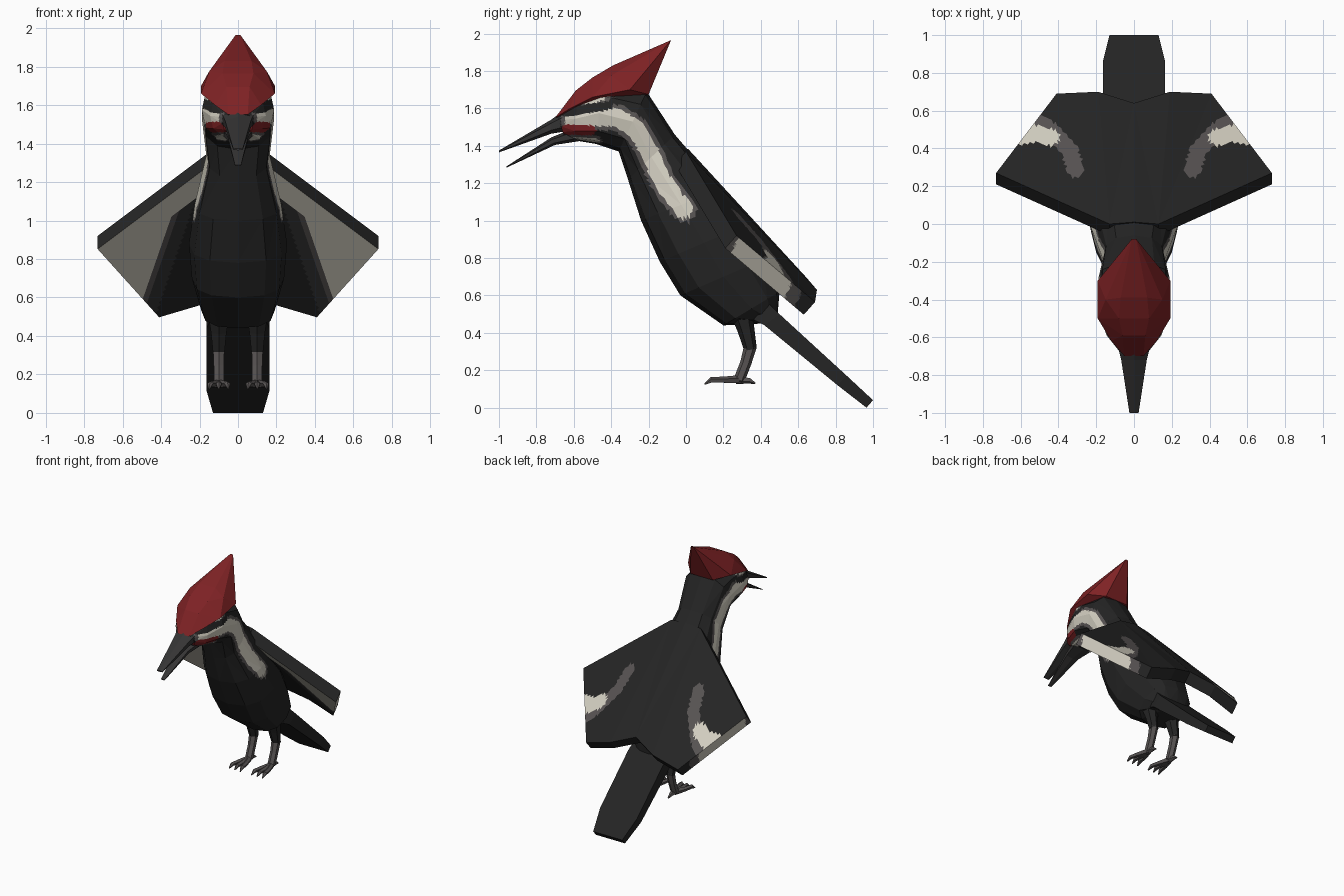
import bpy, bmesh, math
from mathutils import Vector as V

if "Cube" in bpy.data.objects:
    bpy.data.objects.remove(bpy.data.objects["Cube"])

COLOURS = {
    "black": (0.018, 0.018, 0.018), "charcoal": (0.035, 0.034, 0.034),
    "grey": (0.095, 0.086, 0.085), "cream": (0.65, 0.62, 0.53),
    "red": (0.21, 0.016, 0.018),
}
NAMES = list(COLOURS)
MATS = []
for n, c in COLOURS.items():
    m = bpy.data.materials.new(n)
    m.diffuse_color = (*c, 1)
    m.use_nodes = True
    m.node_tree.nodes["Principled BSDF"].inputs["Base Color"].default_value = m.diffuse_color
    MATS.append(m)


def finish(bm, name, rule):
    """rule: a colour name, or a function of face centre and normal."""
    bmesh.ops.recalc_face_normals(bm, faces=bm.faces)
    bm.normal_update()
    for f in bm.faces:
        col = rule if isinstance(rule, str) else rule(f.calc_center_median(), f.normal)
        f.material_index = NAMES.index(col)
    me = bpy.data.meshes.new(name)
    bm.to_mesh(me)
    bm.free()
    for m in MATS:
        me.materials.append(m)
    bpy.context.collection.objects.link(bpy.data.objects.new(name, me))


def refine(bm, cuts):
    """Flat triangles, split finely so markings can be painted by rule."""
    bmesh.ops.triangulate(bm, faces=bm.faces[:])
    bmesh.ops.subdivide_edges(bm, edges=bm.edges[:], cuts=cuts, use_grid_fill=True)


def skin(bm, rings):
    rings = [[bm.verts.new(p) for p in r] for r in rings]
    n = len(rings[0])
    for a, b in zip(rings, rings[1:]):
        for i in range(n):
            j = (i + 1) % n
            bm.faces.new((a[i], a[j], b[j], b[i]))
    bm.faces.new(rings[0])
    bm.faces.new(rings[-1])


def loft(bm, stations, n, power=1.0, turn=0.0):
    """Station: underside y, z, upper y, z, half width."""
    sq = lambda v: math.copysign(abs(v) ** power, v)
    rings = []
    for y0, z0, y1, z1, w in stations:
        ring = []
        for i in range(n):
            t = 2 * math.pi * i / n + turn
            k = (1 - sq(round(math.cos(t), 6))) / 2
            ring.append((w * sq(round(math.sin(t), 6)), y0 + (y1 - y0) * k, z0 + (z1 - z0) * k))
        rings.append(ring)
    skin(bm, rings)


def limb(bm, pts, radii, n=6):
    pts = [V(p) for p in pts]
    rings = []
    for i, (p, r) in enumerate(zip(pts, radii)):
        d = (pts[min(i + 1, len(pts) - 1)] - pts[max(i - 1, 0)]).normalized()
        a = d.cross(V((1, 0, 0)) if abs(d.x) < 0.8 else V((0, 0, 1))).normalized()
        b = d.cross(a)
        rings.append([p + r * (a * math.cos(2 * math.pi * k / n) + b * math.sin(2 * math.pi * k / n))
                      for k in range(n)])
    skin(bm, rings)


def dist(p, line):
    """Distance of a 2D point from a polyline."""
    best = 9
    for a, b in zip(line, line[1:]):
        a, b = V(a), V(b)
        d = b - a
        t = max(0, min(1, (p - a).dot(d) / d.dot(d)))
        best = min(best, (p - a - d * t).length)
    return best


# body and head in one loft, with painted face and neck stripes
EYE = [(-.64, 1.58), (-.55, 1.595), (-.42, 1.615)]
STRIPE = [(-.60, 1.535), (-.5, 1.555), (-.36, 1.55), (-.26, 1.48), (-.19, 1.36),
          (-.13, 1.22), (-.06, 1.12), (-.01, 1.06)]
BROW = [(-.53, 1.625), (-.42, 1.675)]
CHIN = [(-.62, 1.435), (-.48, 1.425)]
CHEEK = [(-.64, 1.487), (-.51, 1.483)]


def body_paint(c, n):
    p = V((c.y, c.z))
    if abs(c.x) < 0.05:
        return "charcoal" if c.y < -.6 else "black"
    if dist(p, EYE) < .024:
        return "black"
    if dist(p, CHEEK) < .027:
        return "red"
    ds, db, dc = dist(p, STRIPE), dist(p, BROW), dist(p, CHIN)
    if ds < .048 or db < .016 or dc < .014:
        return "cream"
    if ds < .07 or db < .035 or dc < .03:
        return "grey"
    return "black"


bm = bmesh.new()
loft(bm, [(-.65, 1.45, -.69, 1.56, .08), (-.60, 1.43, -.58, 1.66, .145),
          (-.48, 1.41, -.45, 1.74, .188), (-.36, 1.37, -.21, 1.69, .188),
          (-.31, 1.22, -.06, 1.46, .165), (-.24, 1.0, .19, 1.17, .225),
          (-.14, .78, .33, .98, .255), (-.03, .6, .43, .8, .24),
          (.2, .44, .50, .62, .19), (.41, .45, .49, .50, .12)], 12, 0.8)
refine(bm, 7)
finish(bm, "body", body_paint)

# crest: faceted hull swept back to a point
bm = bmesh.new()
for x, y, z in [(.012, -.08, 1.965), (.07, -.39, 1.83), (.08, -.50, 1.765), (.192, -.30, 1.70),
                (.15, -.40, 1.775), (.192, -.50, 1.66), (.12, -.62, 1.60), (.05, -.70, 1.55),
                (.06, -.59, 1.695), (.10, -.20, 1.675)]:
    for s in (1, -1):
        bm.verts.new((s * x, y, z))
res = bmesh.ops.convex_hull(bm, input=bm.verts[:])
bmesh.ops.delete(bm, geom=[v for v in bm.verts if not v.link_faces], context='VERTS')
finish(bm, "crest", "red")

# open beak
bm = bmesh.new()
loft(bm, [(-.60, 1.485, -.66, 1.585, .10), (-.72, 1.465, -.72, 1.54, .078),
          (-1.0, 1.365, -1.0, 1.375, .028)], 6)
finish(bm, "upper_beak", "charcoal")
bm = bmesh.new()
loft(bm, [(-.57, 1.425, -.61, 1.49, .09), (-.70, 1.405, -.72, 1.445, .06),
          (-.96, 1.283, -.96, 1.29, .018)], 6)
finish(bm, "lower_beak", "charcoal")

# wings: flat plates half spread along the back
S, T, C = V((.13, 0, 1.37)), V((.73, .27, .92)), V((.41, .69, .565))
U, W = T - S, C - S
UP = U.cross(W).normalized()
DROP = V((0, -.06, -.068))
OUTLINE = [(0, .01, 1.385), S, T, C, (.19, .70, .63), (0, .64, .70)]


def wing_paint(c, n):
    x, y = abs(c.x), c.y
    n = V((math.copysign(n.x, n.x * c.x), n.y, n.z))
    facing = n.dot(UP)
    if facing > .9:  # upper side patch
        p = V((x, y))
        if dist(p, [(.44, .46), (.53, .48), (.61, .46)]) < .045 and y < .56:
            return "cream"
        patch = [(.31, .29), (.34, .39), (.43, .49), (.52, .54)]
        return "grey" if dist(p, patch) < .045 else "black"
    y += .06 if facing < -.9 else .03
    det = U.x * W.y - U.y * W.x
    a = ((x - S.x) * W.y - (y - S.y) * W.x) / det
    b = (U.x * (y - S.y) - U.y * (x - S.x)) / det
    if facing < -.9:  # pale lining
        if a > .27 or b < .2:
            return "cream"
        return "grey" if a > .2 else "charcoal" if a > .05 else "black"
    if n.x > .5 and n.y > 0 and x > .42:  # wing tip edge
        return "cream" if .27 < a < .95 else "grey" if .14 < a else "black"
    return "black"


for s, side in ((1, "right"), (-1, "left")):
    bm = bmesh.new()
    rings = [[V(p) + d for p in OUTLINE] for d in (V((0, 0, 0)), DROP)]
    skin(bm, [[(s * p.x, p.y, p.z) for p in r] for r in rings])
    refine(bm, 29)
    finish(bm, side + "_wing", wing_paint)

# tail: long flat wedge reaching the ground
bm = bmesh.new()
skin(bm, [[(-w, y0, z0), (w, y0, z0), (w, y1, z1), (-w, y1, z1)] for w, y0, z0, y1, z1 in
          [(.15, .36, .47, .44, .56), (.165, .42, .44, .50, .50),
           (.165, .81, .12, .86, .17), (.13, .965, 0, 1.0, .04)]])
finish(bm, "tail", "black")

# legs and feet
for s, side in ((1, "right"), (-1, "left")):
    x = .1 * s
    bm = bmesh.new()
    limb(bm, [(x, .30, .50), (x, .32, .42), (x, .345, .31)], [.06, .046, .034])
    finish(bm, side + "_thigh", "black")
    bm = bmesh.new()
    limb(bm, [(x, .345, .33), (x, .32, .24), (x, .285, .15)], [.034, .03, .03])
    for dx in (-.045, 0, .045):
        limb(bm, [(x, .29, .15), (x + dx * .7, .20, .148), (x + dx, .135, .148), (x + dx * 1.1, .10, .125)],
             [.024, .018, .016, .004], 5)
    limb(bm, [(x, .27, .15), (x, .34, .145), (x, .37, .13)], [.024, .016, .005], 5)
    finish(bm, side + "_foot", "grey")
